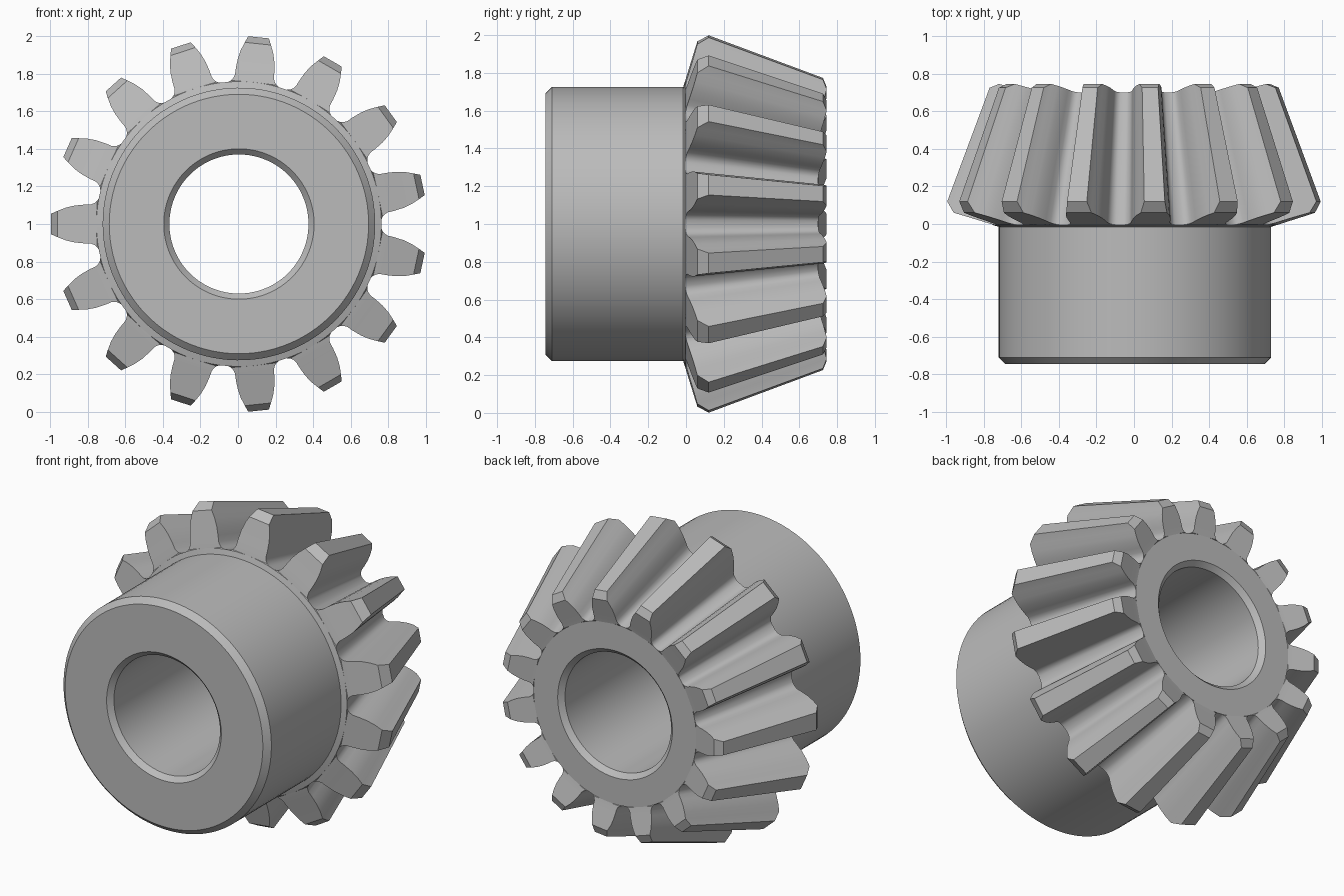
import bpy, bmesh
from math import asin, cos, sin, pi

cube = bpy.data.objects.get("Cube")
if cube:
    bpy.data.objects.remove(cube)

TEETH = 15
APEX = 2.8            # where all tooth lines meet on the axis
PITCH = 2 * pi / TEETH
CENTRE_X = 0.005

# Half tooth outline at the heel, tip to root: radius, half width
OUTLINE = [(1.0, 0.055), (0.967, 0.07), (0.925, 0.087), (0.88, 0.098),
           (0.83, 0.103), (0.795, 0.104), (0.777, 0.111), (0.765, 0.122),
           (0.758, 0.137)]
ROOT_R = OUTLINE[-1][0]
ROOT_ANGLE = asin(OUTLINE[-1][1] / ROOT_R)
STEPS = 6             # divisions under each tooth

# Turned profile from heel cone round the hub and bore to the toe: radius, y
TURNED = [(0.725, -0.015), (0.725, -0.71), (0.69, -0.745), (0.4, -0.745),
          (0.37, -0.715), (0.37, 0.67), (0.4, 0.7)]


def heel_y(r):
    """Back cone, with a chamfer near the tip."""
    if r <= 0.967:
        return -0.015 + 0.31 * (r - 0.725)
    return 0.06 + (r - 0.967) * 0.06 / 0.033


def slope(r):
    return r / (APEX - heel_y(r))


K_ROOT, K_CHAMFER, K_TIP = slope(ROOT_R), slope(0.967), slope(1.0)


def toe(r):
    """Radius and y of the toe end of the line that starts at heel radius r."""
    k = slope(r)
    if k <= K_CHAMFER:
        y = 0.7 + 0.045 * (k - K_ROOT) / (K_CHAMFER - K_ROOT)
    else:
        y = 0.745 - 0.02 * (k - K_CHAMFER) / (K_TIP - K_CHAMFER)
    return k * (APEX - y), y


bm = bmesh.new()


def vert(r, y, a):
    return bm.verts.new((CENTRE_X + r * cos(a), y, 1 + r * sin(a)))


def bridge(a, b, closed=False):
    n = len(a)
    for i in range(n if closed else n - 1):
        j = (i + 1) % n
        bm.faces.new((a[i], a[j], b[j], b[i]))


def end_cap(left, right, root):
    """Close one end of a tooth with a ladder of faces down to the root row."""
    for i in range(len(left) - 2):
        bm.faces.new((left[i], right[i], right[i + 1], left[i + 1]))
    bm.faces.new([left[-2], right[-2]] + root[::-1])


# Teeth
heel_ring, toe_ring, ring_angles = [], [], []
for t in range(TEETH):
    mid = pi + t * PITCH
    angles = [mid + ROOT_ANGLE * (2 * s / STEPS - 1) for s in range(STEPS + 1)]
    heel_root = [vert(ROOT_R, heel_y(ROOT_R), a) for a in angles]
    toe_root = [vert(*toe(ROOT_R), a) for a in angles]
    sides = []
    for sign, index in ((-1, 0), (1, -1)):
        offsets = [(r, mid + sign * asin(w / r)) for r, w in OUTLINE[:-1]]
        heel = [vert(r, heel_y(r), a) for r, a in offsets] + [heel_root[index]]
        toes = [vert(*toe(r), a) for r, a in offsets] + [toe_root[index]]
        bridge(heel, toes)
        sides.append((heel, toes))
    (heel_l, toe_l), (heel_r, toe_r) = sides
    bm.faces.new((heel_l[0], heel_r[0], toe_r[0], toe_l[0]))
    end_cap(heel_l, heel_r, heel_root)
    end_cap(toe_l, toe_r, toe_root)
    heel_ring += heel_root
    toe_ring += toe_root
    ring_angles += angles

# Root floor between neighbouring teeth
row = STEPS + 1
for t in range(TEETH):
    i, j = t * row + STEPS, (t + 1) * row % len(heel_ring)
    bm.faces.new((heel_ring[i], heel_ring[j], toe_ring[j], toe_ring[i]))

# Hub, bore and toe face
previous = heel_ring
for r, y in TURNED:
    ring = [vert(r, y, a) for a in ring_angles]
    bridge(previous, ring, closed=True)
    previous = ring
bridge(previous, toe_ring, closed=True)

bmesh.ops.recalc_face_normals(bm, faces=bm.faces)
mesh = bpy.data.meshes.new("bevel_gear")
bm.to_mesh(mesh)
bm.free()

# Steel grey material
steel = bpy.data.materials.new("steel_grey")
steel.use_nodes = True
colour = (0.5, 0.5, 0.5, 1)
steel.diffuse_color = colour
steel.node_tree.nodes["Principled BSDF"].inputs["Base Color"].default_value = colour
mesh.materials.append(steel)

gear = bpy.data.objects.new("bevel_gear", mesh)
bpy.context.collection.objects.link(gear)
bpy.ops.object.select_all(action='DESELECT')
gear.select_set(True)
bpy.context.view_layer.objects.active = gear
bpy.ops.object.shade_smooth_by_angle(angle=pi / 7)
